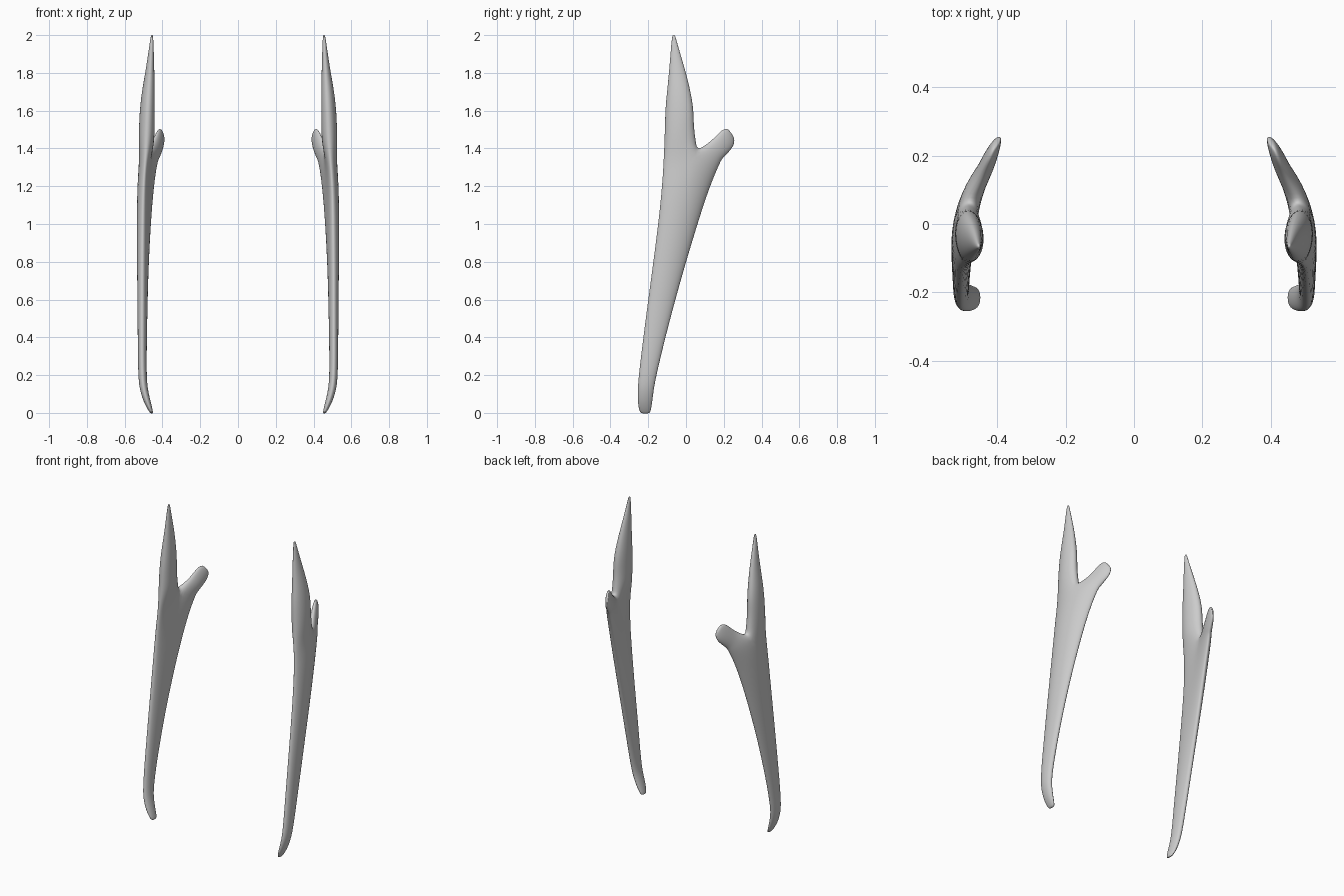
import bpy, bmesh, math
from mathutils import Vector

if "Cube" in bpy.data.objects:
    bpy.data.objects.remove(bpy.data.objects["Cube"])

bone = bpy.data.materials.new("bone_grey")
bone.use_nodes = True
colour = (0.6, 0.6, 0.6, 1)
bone.diffuse_color = colour
bone.node_tree.nodes["Principled BSDF"].inputs["Base Color"].default_value = colour

bm = bmesh.new()


def ring(a, b, t, bow, count, first=0):
    """Oval of vertices from edge point a to edge point b, half thickness t."""
    a, b = Vector(a), Vector(b)
    half = (b - a) / 2
    u = half.normalized()
    n = (Vector((1, 0, 0)) - u * u.x).normalized()
    grow = 6 / (4 + 2 * math.cos(math.tau / count))  # offsets the subdivision shrink
    verts = []
    for k in range(first, first + count):
        ang = math.tau * k / count
        c, s = math.cos(ang) * grow, math.sin(ang) * grow
        verts.append(bm.verts.new((a + b) / 2 - half * c + n * (t * s + bow * (1 - c * c))))
    return verts


def bridge(r1, r2):
    for i in range(len(r1)):
        j = (i + 1) % len(r1)
        bm.faces.new((r1[i], r1[j], r2[j], r2[i]))


def grow_rings(start, rings):
    for r in rings:
        if start:
            bridge(start, r)
        start = r
    return start


# Shaft: height, front y, back y, front x, back x, half thickness, outward bow
shaft = [
    (-0.004, -0.235, -0.195, 0.456, 0.456, 0.006, 0),
    (0.008, -0.246, -0.187, 0.461, 0.461, 0.011, 0),
    (0.05, -0.255, -0.180, 0.478, 0.478, 0.018, 0),
    (0.11, -0.256, -0.173, 0.496, 0.496, 0.021, 0),
    (0.18, -0.252, -0.162, 0.508, 0.506, 0.022, 0),
    (0.40, -0.226, -0.110, 0.508, 0.505, 0.024, 0),
    (0.70, -0.186, -0.030, 0.508, 0.495, 0.028, 0.004),
    (1.00, -0.146, 0.060, 0.506, 0.475, 0.033, 0.012),
    (1.20, -0.126, 0.125, 0.502, 0.455, 0.034, 0.020),
    (1.33, -0.118, 0.182, 0.492, 0.435, 0.033, 0.024),
]
rings = [ring((xf, yf, z), (xb, yb, z), t, bow, 12)
         for z, yf, yb, xf, xb, t, bow in shaft]
fork = grow_rings(None, rings)
bm.faces.new(rings[0])

# Saddle vertex splits the fork into a front and a rear loop
saddle = bm.verts.new((0.482, 0.062, 1.40))
for k in (3, 9):
    fork[k].co.y = 0.055
    fork[k].co.z = 1.365
front_loop = [fork[k] for k in range(-3, 4)] + [saddle]
rear_loop = [fork[k] for k in range(3, 10)] + [saddle]

# Tall front spike
spike = [
    (1.43, -0.114, 0.052, 0.483, 0.484, 0.041),
    (1.52, -0.111, 0.040, 0.478, 0.488, 0.041),
    (1.61, -0.109, 0.040, 0.474, 0.486, 0.039),
    (1.70, -0.100, 0.024, 0.470, 0.480, 0.034),
    (1.80, -0.090, 0.000, 0.464, 0.470, 0.024),
    (1.90, -0.082, -0.030, 0.459, 0.462, 0.015),
    (1.98, -0.075, -0.053, 0.456, 0.457, 0.008),
    (2.003, -0.071, -0.059, 0.455, 0.455, 0.004),
]
tip = grow_rings(front_loop, [ring((xf, yf, z), (xb, yb, z), t, 0, 8, -3)
                              for z, yf, yb, xf, xb, t in spike])
bm.faces.new(tip)

# Short rear knob: upper edge point, lower edge point, half thickness
knob = [
    ((0.456, 0.115, 1.425), (0.424, 0.190, 1.345), 0.025),
    ((0.440, 0.152, 1.457), (0.410, 0.225, 1.380), 0.022),
    ((0.426, 0.183, 1.492), (0.399, 0.250, 1.410), 0.018),
    ((0.416, 0.210, 1.506), (0.394, 0.257, 1.440), 0.012),
    ((0.408, 0.228, 1.500), (0.394, 0.254, 1.460), 0.007),
]
tip = grow_rings(rear_loop, [ring(a, b, t, 0, 8, 1) for a, b, t in knob])
bm.faces.new(tip)

bmesh.ops.recalc_face_normals(bm, faces=bm.faces)
for f in bm.faces:
    f.smooth = True
mesh = bpy.data.meshes.new("forked_bones")
bm.to_mesh(mesh)
bm.free()
mesh.materials.append(bone)
obj = bpy.data.objects.new("forked_bones", mesh)
bpy.context.collection.objects.link(obj)

# Opposite bone by mirroring, then smoothing
mirror = obj.modifiers.new("mirror", "MIRROR")
mirror.use_axis = (True, False, False)
sub = obj.modifiers.new("smooth", "SUBSURF")
sub.levels = sub.render_levels = 2
